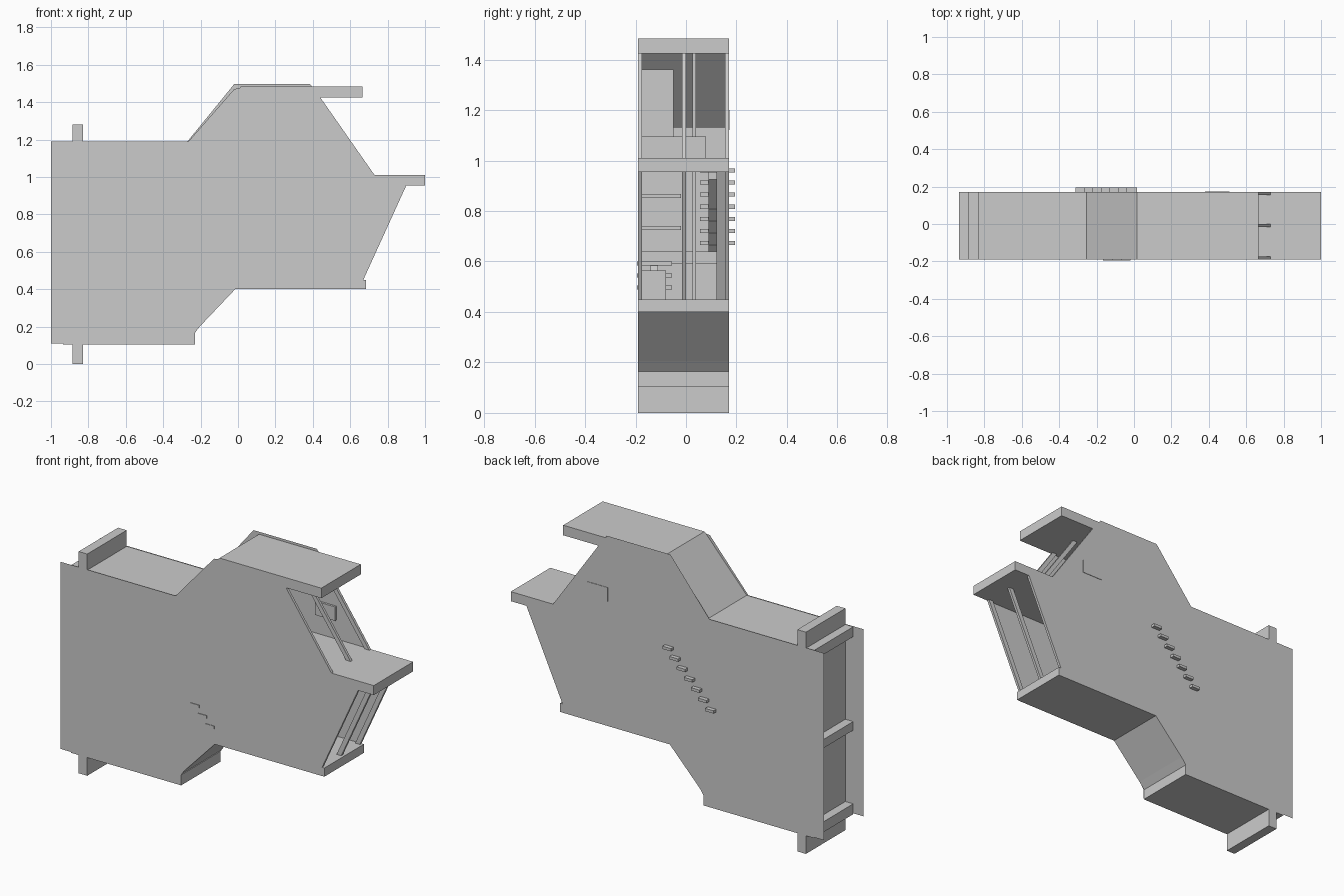
import bpy, bmesh

Y0, Y1 = -0.19, 0.17      # inner width of the hull


def finish(name, bm):
    me = bpy.data.meshes.new(name)
    bm.to_mesh(me)
    bm.free()
    ob = bpy.data.objects.new(name, me)
    bpy.context.collection.objects.link(ob)
    return ob


def prism(name, pts, y0=Y0, y1=Y1):
    """Extrude an (x, z) profile from y0 to y1."""
    bm = bmesh.new()
    f = bm.faces.new([bm.verts.new((x, y0, z)) for x, z in pts])
    ext = bmesh.ops.extrude_face_region(bm, geom=[f])
    for v in ext["geom"]:
        if isinstance(v, bmesh.types.BMVert):
            v.co.y = y1
    bmesh.ops.recalc_face_normals(bm, faces=bm.faces)
    return finish(name, bm)


def box(name, x0, x1, z0, z1, y0=Y0, y1=Y1):
    return prism(name, [(x0, z0), (x1, z0), (x1, z1), (x0, z1)], y0, y1)


def sheet(name, pts, y, back=False):
    """Single-skin wall facing -y, or +y when back is set."""
    bm = bmesh.new()
    f = bm.faces.new([bm.verts.new((x, y, z)) for x, z in pts])
    f.normal_update()
    if (f.normal.y > 0) != back:
        f.normal_flip()
    return finish(name, bm)


# Thin side walls sharing one outline, with different roof peaks
lower = [(-1, 0.11), (-0.23, 0.11), (-0.23, 0.165), (-0.2, 0.21), (-0.015, 0.40),
         (0.67, 0.40), (0.67, 0.46), (0.90, 0.955), (0.90, 1.005), (0.73, 1.01),
         (0.44, 1.425)]
sheet("front_wall", lower + [(0.40, 1.475), (0.01, 1.475), (-0.02, 1.47),
                             (-0.265, 1.19), (-1, 1.19)], Y0 - 0.0005)
sheet("back_wall", lower + [(0.385, 1.497), (-0.02, 1.497),
                            (-0.27, 1.19), (-1, 1.19)], Y1 + 0.0005, True)

# Decks
box("top_roof", 0.015, 0.665, 1.425, 1.483)
box("rear_roof", -0.935, -0.255, 1.13, 1.187)
box("upper_deck", 0.02, 1.0, 0.955, 1.01)
box("middle_deck", -0.935, -0.17, 0.59, 0.64)
box("lower_deck", -0.015, 0.685, 0.40, 0.45)
box("bottom_deck", -0.935, -0.23, 0.105, 0.165)

# Vertical end plate running past the roof and bottom deck
box("end_plate", -0.885, -0.83, 0.0, 1.28)

# Sloped roof and belly plates
prism("roof_slope", [(-0.255, 1.187), (0.015, 1.483), (0.04, 1.425), (-0.23, 1.13)])
prism("belly_slope", [(-0.235, 0.165), (-0.2, 0.205), (-0.015, 0.40), (-0.015, 0.45),
                      (-0.06, 0.43), (-0.29, 0.165)])

# Slanted window bars in both openings
for i, (a, b) in enumerate([(-0.19, -0.175), (-0.015, 0.0), (0.155, 0.17)]):
    prism(f"upper_window_bar_{i}",
          [(0.44, 1.425), (0.73, 1.01), (0.70, 1.01), (0.41, 1.425)], a, b)
    prism(f"lower_window_bar_{i}",
          [(0.90, 0.955), (0.67, 0.45), (0.64, 0.45), (0.87, 0.955)], a, b)
prism("inner_window_bar", [(0.75, 0.955), (0.52, 0.45), (0.49, 0.45), (0.72, 0.955)],
      0.12, 0.155)


# Stairs whose treads poke through the side walls
def stairs(name, n, x, z, dx, dz, y0, y1, b0, b1):
    for i in range(n):
        cx, cz = x + i * dx, z + i * dz
        box(f"{name}_tread_{i}", cx - 0.027, cx + 0.027, cz - 0.008, cz + 0.008, y0, y1)
    ex, ez = x + (n - 1) * dx, z + (n - 1) * dz
    prism(f"{name}_stringer", [(x, z), (ex, ez), (ex, ez - 0.035), (x, z - 0.035)], b0, b1)


stairs("upper_stair", 7, -0.012, 0.96, -0.0455, -0.0477, 0.055, 0.194, 0.09, 0.12)
stairs("lower_stair", 3, -0.14, 0.592, 0.0475, -0.0475, -0.194, -0.055, -0.14, -0.11)

# Pole and interior furniture
box("pole", 0.1, 0.115, 0.45, 1.425, 0.025, 0.04)
box("upper_cabinet", 0.08, 0.2, 1.01, 1.36, -0.18, -0.05)
box("upper_bench", 0.2, 0.36, 1.01, 1.095, -0.18, 0.08)
box("wall_screen", 0.38, 0.51, 1.12, 1.2, 0.158, 0.173)
box("lower_locker", 0.25, 0.4, 0.45, 0.565, -0.185, -0.08)
for i, z in enumerate((0.74, 0.867)):
    box(f"rear_shelf_{i}", -0.80, -0.6, z - 0.015, z, -0.18, -0.02)
